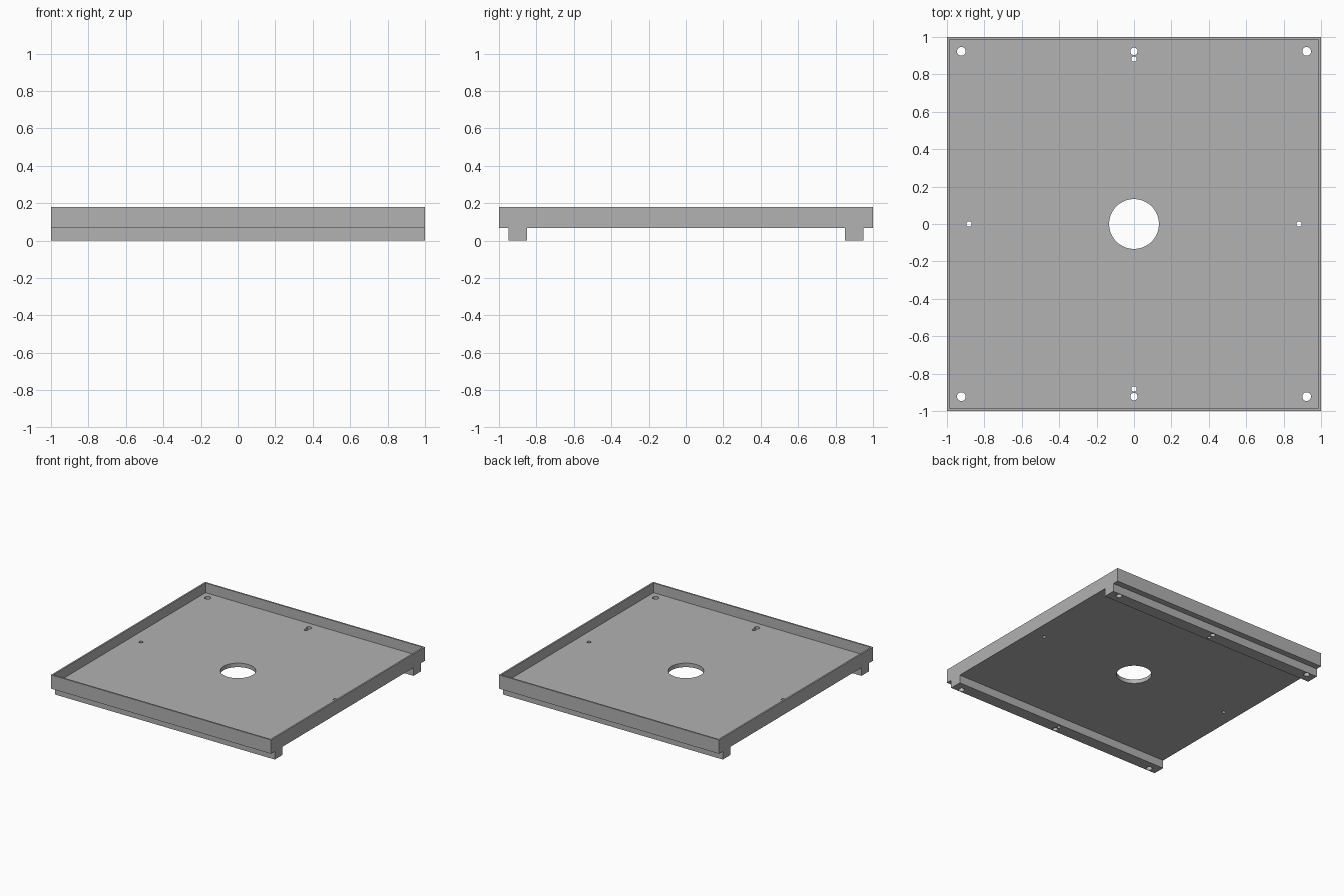
import bpy, bmesh
from mathutils import Matrix

if "Cube" in bpy.data.objects:
    bpy.data.objects.remove(bpy.data.objects["Cube"])

HALF, TOP, FLOOR, UNDER, WALL = 1.0, 0.18, 0.10, 0.067, 0.0133

grey = bpy.data.materials.new("plain_grey")
grey.diffuse_color = (0.445, 0.445, 0.445, 1)
grey.use_nodes = True
grey.node_tree.nodes["Principled BSDF"].inputs["Base Color"].default_value = grey.diffuse_color


def make_object(name, bm):
    bmesh.ops.recalc_face_normals(bm, faces=bm.faces)
    mesh = bpy.data.meshes.new(name)
    bm.to_mesh(mesh)
    bm.free()
    mesh.materials.append(grey)
    obj = bpy.data.objects.new(name, mesh)
    bpy.context.collection.objects.link(obj)
    return obj


# Tray body with two rails underneath: one side profile (y, z) swept along x
half = [(0.85, UNDER), (0.85, 0), (0.95, 0), (0.95, UNDER), (HALF, UNDER), (HALF, TOP)]
profile = half + [(-y, z) for y, z in reversed(half)]
bm = bmesh.new()
face = bm.faces.new([bm.verts.new((-HALF, y, z)) for y, z in profile])
swept = bmesh.ops.extrude_face_region(bm, geom=[face])
bmesh.ops.translate(bm, vec=(2 * HALF, 0, 0),
                    verts=[v for v in swept["geom"] if isinstance(v, bmesh.types.BMVert)])
tray = make_object("tray_with_rails", bm)

# Shallow pocket that leaves the thin rim
bm = bmesh.new()
side = 2 * (HALF - WALL)
bmesh.ops.create_cube(bm, size=1, matrix=Matrix.Translation((0, 0, FLOOR + 0.25))
                      @ Matrix.Diagonal((side, side, 0.5, 1)))
pocket = make_object("pocket_cutter", bm)

# Through holes: centre, corners, rail middles, small pilot holes
E, P = 0.923, 0.882
holes = [(0, 0, 0.133, 64)]
holes += [(sx * E, sy * E, 0.0235, 32) for sx in (-1, 1) for sy in (-1, 1)]
for s in (-1, 1):
    holes += [(0, s * E, 0.02, 32), (0, s * P, 0.0145, 24), (s * P, 0, 0.0145, 24)]
bm = bmesh.new()
for x, y, r, n in holes:
    bmesh.ops.create_cone(bm, cap_ends=True, segments=n, radius1=r, radius2=r, depth=1,
                          matrix=Matrix.Translation((x, y, 0)))
drills = make_object("hole_cutter", bm)

# Cut, apply and remove the cutters
for cutter in (pocket, drills):
    mod = tray.modifiers.new(cutter.name, 'BOOLEAN')
    mod.operation = 'DIFFERENCE'
    mod.solver = 'EXACT'
    mod.object = cutter
    cutter.hide_render = True
bpy.context.view_layer.objects.active = tray
tray.select_set(True)
for mod in list(tray.modifiers):
    bpy.ops.object.modifier_apply(modifier=mod.name)
for cutter in (pocket, drills):
    bpy.data.objects.remove(cutter)

bpy.ops.object.shade_smooth_by_angle(angle=0.5)
